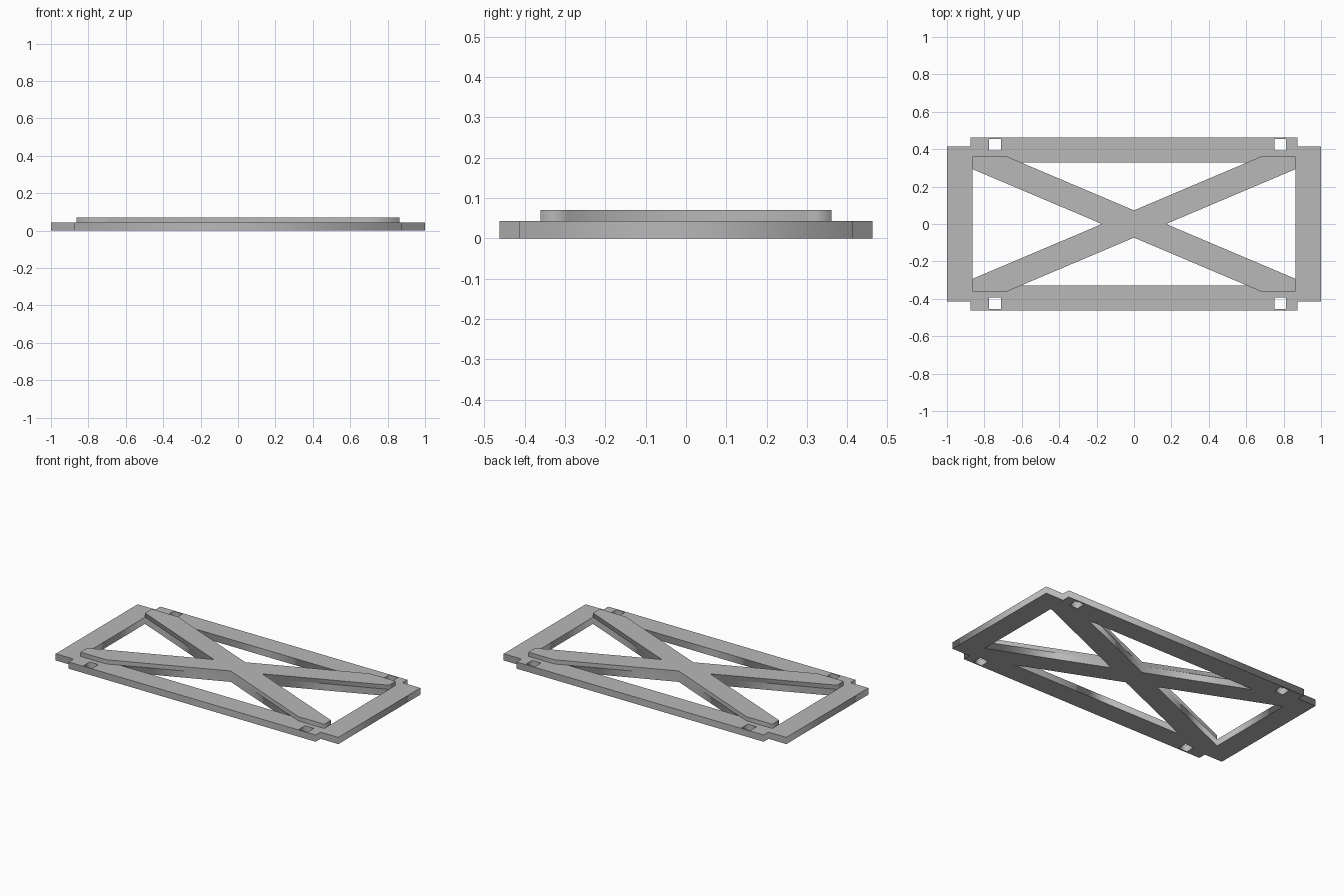
import bpy

if "Cube" in bpy.data.objects:
    bpy.data.objects.remove(bpy.data.objects["Cube"])

BASE_H, TOP_H = 0.043, 0.070

grey = bpy.data.materials.new("light_grey")
grey.diffuse_color = (0.48, 0.48, 0.48, 1.0)
grey.use_nodes = True
grey.node_tree.nodes["Principled BSDF"].inputs["Base Color"].default_value = grey.diffuse_color


def plate(name, loops, z0, z1):
    """Flat plate from an outline followed by hole outlines."""
    curve = bpy.data.curves.new(name, "CURVE")
    curve.dimensions = "2D"
    curve.fill_mode = "BOTH"
    curve.extrude = (z1 - z0) / 2
    for pts in loops:
        spline = curve.splines.new("POLY")
        spline.points.add(len(pts) - 1)
        for p, (x, y) in zip(spline.points, pts):
            p.co = (x, y, 0, 1)
        spline.use_cyclic_u = True
    curve.materials.append(grey)
    obj = bpy.data.objects.new(name, curve)
    obj.location.z = (z0 + z1) / 2
    bpy.context.collection.objects.link(obj)
    bpy.ops.object.select_all(action="DESELECT")
    obj.select_set(True)
    bpy.context.view_layer.objects.active = obj
    bpy.ops.object.convert(target="MESH")
    return obj


def four_way(quarter):
    """Mirror a quarter outline (+x, +y, counter-clockwise) into a closed loop."""
    half = quarter + [(-x, y) for x, y in reversed(quarter) if x > 0]
    return half + [(-x, -y) for x, y in half if y > 0 or x > 0]


def unique(pts):
    return list(dict.fromkeys((round(x, 4) + 0.0, round(y, 4) + 0.0) for x, y in pts))


# Base frame: notched rectangle with triangular openings and square peg holes
outline = unique(four_way([(1, 0.414), (0.874, 0.414), (0.874, 0.463)]))
holes = []
for s in (1, -1):
    holes.append([(s * 0.863, 0.293), (s * 0.863, -0.293), (s * 0.171, 0)])
    holes.append([(-0.611, s * 0.329), (0.611, s * 0.329), (0, s * 0.073)])
    for cx in (-0.743, 0.781):
        cy, r = s * 0.424, 0.031
        holes.append([(cx - r, cy - r), (cx + r, cy - r), (cx + r, cy + r), (cx - r, cy + r)])
plate("base_frame", [outline] + holes, 0, BASE_H)

# Raised diagonal cross brace
brace = unique(four_way([(0.171, 0), (0.863, 0.293), (0.863, 0.361), (0.68, 0.361), (0, 0.073)]))
plate("cross_brace", [brace], BASE_H, TOP_H)
